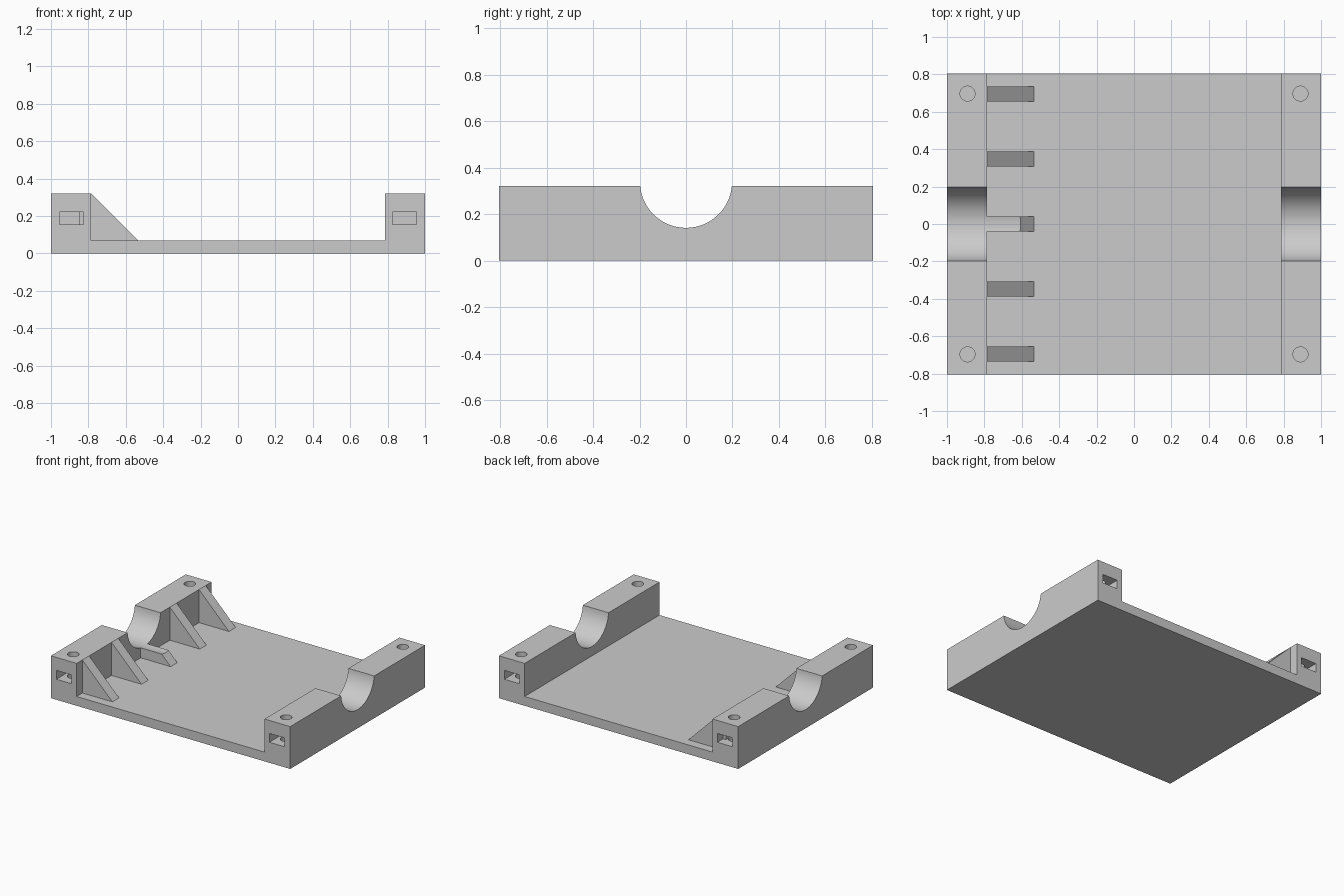
import bpy
import bmesh
from math import pi, radians
from mathutils import Matrix, Vector

if "Cube" in bpy.data.objects:
    bpy.data.objects.remove(bpy.data.objects["Cube"], do_unlink=True)

HALF_Y, TOP, FLOOR, INNER = 0.805, 0.32, 0.07, 0.785
HOLE_X, HOLE_Y = 0.89, 0.697

grey = bpy.data.materials.new("light grey")
grey.use_nodes = True
colour = (0.6, 0.6, 0.6, 1)
grey.diffuse_color = colour
grey.node_tree.nodes["Principled BSDF"].inputs["Base Color"].default_value = colour


def add_object(name, bm):
    mesh = bpy.data.meshes.new(name)
    bmesh.ops.recalc_face_normals(bm, faces=bm.faces)
    bm.to_mesh(mesh)
    bm.free()
    obj = bpy.data.objects.new(name, mesh)
    bpy.context.collection.objects.link(obj)
    mesh.materials.append(grey)
    return obj


def extrude_profile(name, points, y, width):
    """Extrude an x-z outline along y, centred on the given y."""
    bm = bmesh.new()
    face = bm.faces.new([bm.verts.new((x, y - width / 2, z)) for x, z in points])
    new = bmesh.ops.extrude_face_region(bm, geom=[face])["geom"]
    verts = [v for v in new if isinstance(v, bmesh.types.BMVert)]
    bmesh.ops.translate(bm, verts=verts, vec=(0, width, 0))
    return add_object(name, bm)


def cylinder(name, centre, radius, depth, segments, axis="Z"):
    bm = bmesh.new()
    turn = Matrix.Rotation(pi / 2, 4, "Y") if axis == "X" else Matrix()
    bmesh.ops.create_cone(bm, cap_ends=True, segments=segments, radius1=radius,
                          radius2=radius, depth=depth,
                          matrix=Matrix.Translation(Vector(centre)) @ turn)
    return add_object(name, bm)


def cut(obj, cutter):
    mod = obj.modifiers.new("cut", "BOOLEAN")
    mod.operation, mod.solver, mod.object = "DIFFERENCE", "EXACT", cutter
    bpy.context.view_layer.objects.active = obj
    bpy.ops.object.modifier_apply(modifier=mod.name)


# Floor plate with a raised wall at each end
tray = extrude_profile("tray", [(-1, 0), (1, 0), (1, TOP), (INNER, TOP), (INNER, FLOOR),
                                (-INNER, FLOOR), (-INNER, TOP), (-1, TOP)], 0, 2 * HALF_Y)

# Triangular ribs bracing one wall
rib_outline = [(-INNER, TOP), (-0.535, FLOOR), (-0.535, 0.04),
               (-0.85, 0.04), (-0.85, 0.3)]
ribs = [extrude_profile(f"rib_{i + 1}", rib_outline, (i - 2) * 0.348, 0.08)
        for i in range(5)]

# Round saddle through both walls and the middle rib
saddle = cylinder("saddle_cutter", (0, 0, 0.339), 0.198, 2.4, 96, "X")
cut(tray, saddle)
cut(ribs[2], saddle)
cutters = [saddle]

# Corner screw holes with nut slots entering from the ends
for sx in (-1, 1):
    for sy in (-1, 1):
        x = sx * HOLE_X
        slot = extrude_profile("slot_cutter", [(x - 0.064, 0.155), (x + 0.064, 0.155),
                                               (x + 0.064, 0.222), (x - 0.064, 0.222)],
                               sy * HALF_Y, 0.34)
        hole = cylinder("hole_cutter", (x, sy * HOLE_Y, 0.25), 0.04, 0.3, 32)
        for cutter in (slot, hole):
            cut(tray, cutter)
            cutters.append(cutter)

for cutter in cutters:
    bpy.data.objects.remove(cutter, do_unlink=True)

# Smooth the round cuts, keep the edges crisp
bpy.ops.object.select_all(action="DESELECT")
for obj in [tray] + ribs:
    obj.select_set(True)
bpy.context.view_layer.objects.active = tray
bpy.ops.object.shade_smooth_by_angle(angle=radians(30))
